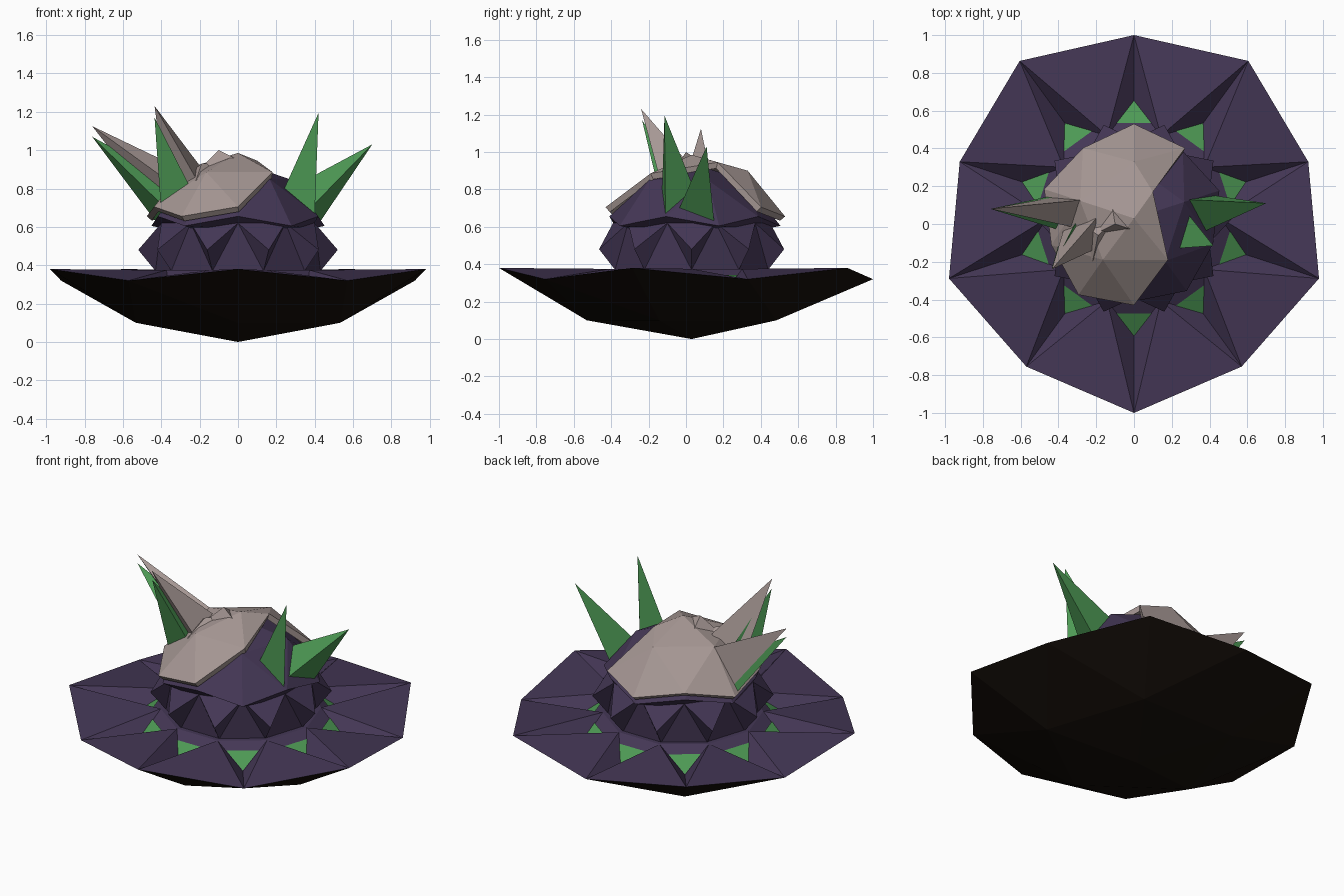
import bpy, bmesh
from math import sin, cos, radians
from mathutils import Vector

if "Cube" in bpy.data.objects:
    bpy.data.objects.remove(bpy.data.objects["Cube"])

CY = 0.03  # centre of all the rings in y


def material(name, rgb):
    m = bpy.data.materials.new(name)
    m.diffuse_color = (*rgb, 1)
    m.use_nodes = True
    m.node_tree.nodes["Principled BSDF"].inputs["Base Color"].default_value = m.diffuse_color
    return m


PURPLE = material("purple", (0.058, 0.038, 0.092))
BLACK = material("black", (0.008, 0.005, 0.003))
GREEN = material("green", (0.075, 0.32, 0.09))
BONE = material("bone", (0.38, 0.31, 0.295))


def make(name, verts, faces, mat, fix_normals=True):
    me = bpy.data.meshes.new(name)
    me.from_pydata(verts, [], faces)
    if fix_normals:
        bm = bmesh.new()
        bm.from_mesh(me)
        bmesh.ops.recalc_face_normals(bm, faces=bm.faces)
        bm.to_mesh(me)
        bm.free()
    me.materials.append(mat)
    ob = bpy.data.objects.new(name, me)
    bpy.context.collection.objects.link(ob)
    return ob


def polar(r, deg, z):
    return (r * cos(radians(deg)), CY + r * sin(radians(deg)), z)


def ring(r, start, z):
    return [polar(r, start + 36 * i, z) for i in range(10)]


def cap(corner, middle, inner, apex_z, start):
    """Icosphere cap: 10 rim points (corner/middle in turn), 5 inner points, apex."""
    v = []
    for i in range(10):
        r, z = middle if i % 2 else corner
        v.append(polar(r, start + 36 * i, z))
    v += [polar(inner[0], start + 72 * k, inner[1]) for k in range(5)]
    v.append((0, CY, apex_z))
    f = []
    for k in range(5):
        a, b, c = 10 + k, 10 + (k + 1) % 5, 2 * k
        f += [((c - 1) % 10, c, a), (c, c + 1, a), (a, c + 1, b), (a, b, 15)]
    return v, f


# dark underside of the dish
bowl_v, bowl_f = cap((1.03, 0.38), (0.97, 0.32), (0.56, 0.10), 0, -90)
make("dish_underside", bowl_v, [f[::-1] for f in bowl_f], BLACK, False)

# folded top of the dish: rim, ten sunken valley points, raised inner ring
valley, inner = ring(0.62, -90, 0.265), ring(0.46, -72, 0.375)
f = []
for i in range(10):
    j, p = (i + 1) % 10, (i - 1) % 10
    f += [(i, j, 20 + i), (i, 20 + i, 10 + i), (i, 10 + i, 20 + p), (20 + p, 10 + i, 20 + i)]
f.append(tuple(range(20, 30)))
make("dish_top", bowl_v[:10] + valley + inner, f, PURPLE, False)

# green leaf tips lying on the wall facets above each valley
v, f = [], []
for i in range(10):
    t, a, b = Vector(valley[i]), Vector(inner[i - 1]), Vector(inner[i])
    lift = (b - t).cross(a - t).normalized() * 0.006
    v += [t + lift, t.lerp(b, 0.65) + lift, t.lerp(a, 0.65) + lift]
    f.append((3 * i, 3 * i + 1, 3 * i + 2))
make("leaf_tips", v, f, GREEN, False)

# body: ten outward spikes standing on the inner ring
v = ring(0.42, -90, 0.62) + ring(0.52, -72, 0.48) + ring(0.43, -72, 0.37)
f = []
for i in range(10):
    j, p, q = (i + 1) % 10, 10 + i, 20 + i
    f += [(i, p, j), (i, q, p), (j, p, q), (i, 20 + (i - 1) % 10, q)]
f += [tuple(range(10)), tuple(range(29, 19, -1))]
make("spiked_body", v, f, PURPLE)

# head dome with an inset underside
v, f = cap((0.475, 0.605), (0.44, 0.655), (0.28, 0.85), 0.94, 90)
v += ring(0.40, 90, 0.59)
f += [(i, (i + 1) % 10, 16 + (i + 1) % 10, 16 + i) for i in range(10)]
f.append(tuple(range(16, 26)))
make("head", v, f, PURPLE)

# broken mask: offset cap with the right side removed and one corner pulled in
v, f = cap((0.50, 0.655), (0.46, 0.705), (0.30, 0.90), 0.985, 90)
v[14] = (0.10, 0.17, 0.945)
v[13] = (0.18, -0.19, 0.885)
v[12] = (-0.165, -0.19, 0.885)
lost = {6, 7, 8}                       # rim points on the open side
f = [t for t in f if not lost & set(t)]
used = sorted({i for t in f for i in t})
f = [tuple(used.index(i) for i in t) for t in f]
mask = make("broken_mask", [v[i] for i in used], f, BONE, False)
mod = mask.modifiers.new("thickness", "SOLIDIFY")
mod.thickness = 0.035
mod.offset = -1


def spike(name, base, tip, mat):
    make(name, base + [tip], [(0, 1, 2), (0, 1, 3), (1, 2, 3), (2, 0, 3)], mat)


# mask chips around the crown
spike("mask_chip_top", [(-0.2, -0.05, 0.9), (0.02, -0.04, 0.94), (-0.12, 0.12, 0.92)],
      (-0.10, 0.0, 1.0), BONE)
spike("mask_chip_side", [(-0.22, -0.2, 0.84), (-0.12, 0.0, 0.93), (-0.3, 0.02, 0.84)],
      (-0.19, -0.06, 0.93), BONE)

# green horns, a front and a rear pair
front = [(0.21, -0.13, 0.73), (0.40, -0.11, 0.67), (0.28, 0.06, 0.76)]
rear = [(0.37, -0.04, 0.69), (0.43, 0.15, 0.63), (0.27, 0.13, 0.80)]


def flip(pts):
    return [(-x, y, z) for x, y, z in pts]


spike("right_front_horn", front, (0.42, -0.115, 1.195), GREEN)
spike("right_rear_horn", rear, (0.70, 0.11, 1.03), GREEN)
spike("left_front_horn", flip(front), (-0.435, -0.235, 1.17), GREEN)
spike("left_rear_horn", flip(rear), (-0.76, 0.08, 1.07), GREEN)

# bone sheaths over the left horns
spike("left_front_sheath", [(-0.20, 0.03, 0.92), (-0.20, -0.13, 0.82), (-0.37, -0.02, 0.74)],
      (-0.435, -0.24, 1.23), BONE)
spike("left_rear_sheath", [(-0.25, 0.13, 0.88), (-0.43, 0.14, 0.70), (-0.31, -0.02, 0.80)],
      (-0.76, 0.08, 1.125), BONE)
